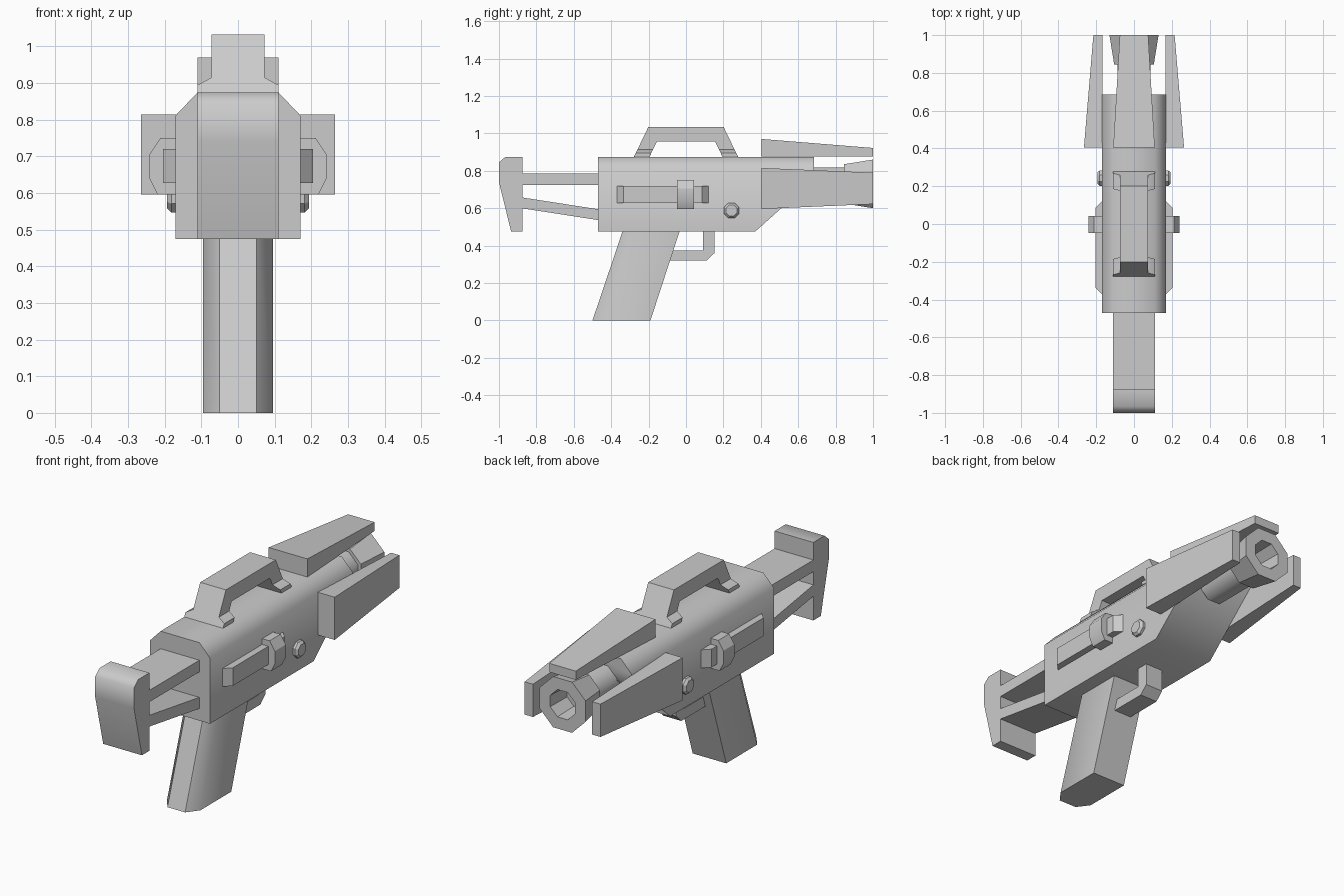
import bpy, bmesh, math

if "Cube" in bpy.data.objects:
    bpy.data.objects.remove(bpy.data.objects["Cube"])


def loft(name, rings, mirror=False, smooth=30):
    """Skin equal-length rings of points and cap both ends."""
    bm = bmesh.new()
    rows = [[bm.verts.new(p) for p in ring] for ring in rings]
    n = len(rows[0])
    for a, b in zip(rows, rows[1:]):
        for i in range(n):
            j = (i + 1) % n
            bm.faces.new((a[i], a[j], b[j], b[i]))
    bm.faces.new(rows[0])
    bm.faces.new(rows[-1])
    bmesh.ops.recalc_face_normals(bm, faces=bm.faces[:])
    mesh = bpy.data.meshes.new(name)
    bm.to_mesh(mesh)
    bm.free()
    ob = bpy.data.objects.new(name, mesh)
    bpy.context.collection.objects.link(ob)
    if mirror:
        ob.modifiers.new("Mirror", 'MIRROR')
    bpy.ops.object.select_all(action='DESELECT')
    ob.select_set(True)
    bpy.context.view_layer.objects.active = ob
    bpy.ops.object.shade_smooth_by_angle(angle=math.radians(smooth))
    return ob


def side_profile(name, pts, half, **kw):
    """Extrude a (y, z) outline across x."""
    return loft(name, [[(x, y, z) for y, z in pts] for x in (-half, half)], **kw)


def octagon_y(r, y, z=0.73):
    """Flat-topped octagon with apothem r, facing along y."""
    R = r / math.cos(math.pi / 8)
    return [(R * math.cos((i + .5) * math.pi / 4), y,
             z + R * math.sin((i + .5) * math.pi / 4)) for i in range(8)]


def octagon_x(r, x, y, z):
    return [(x, y + r * math.cos((i + .5) * math.pi / 4),
             z + r * math.sin((i + .5) * math.pi / 4)) for i in range(8)]


# Receiver with chamfered top and slanted lower front
loft("receiver", [[(-.17, y, b), (.17, y, b), (.17, y, .812), (.11, y, .875),
                   (-.11, y, .875), (-.17, y, .812)]
                  for y, b in ((-.47, .475), (.37, .475), (.685, .757))], smooth=50)

# Stock: butt plate and two struts
side_profile("butt_plate", [(-.875, .475), (-.875, .875), (-.965, .875),
                            (-1, .845), (-1, .74), (-.935, .475)], .11, smooth=50)
side_profile("stock_upper_strut", [(-.88, .725), (-.46, .725), (-.46, .785), (-.88, .785)], .11)
side_profile("stock_lower_strut", [(-.88, .6), (-.46, .535), (-.46, .593), (-.88, .658)], .11)

# Grip, rounded at the rear and leaning back
loft("grip", [[(-.095, f, z), (.095, f, z), (.095, r + .06, z), (.05, r, z),
               (-.05, r, z), (-.095, r + .06, z)]
              for z, f, r in ((0, -.19, -.5), (.48, -.033, -.338))], smooth=50)

# Trigger guard
side_profile("trigger_guard", [(-.1, .32), (.11, .32), (.152, .36), (.152, .48),
                               (.09, .48), (.09, .375), (-.1, .375)], .05)

# Carry handle with flared feet
side_profile("carry_handle", [(-.278, .875), (-.202, 1.033), (.202, 1.033), (.278, .875),
                              (.195, .875), (.155, .957), (-.155, .957), (-.195, .875)], .073)
for s, label in ((-1, "rear"), (1, "front")):
    rings = []
    for z, w in ((.87, .11), (.895, .11), (.915, .073)):
        d = (z - .875) * .485
        a, b = s * (.195 - d), s * (.278 - d)
        rings.append([(-w, a, z), (w, a, z), (w, b, z), (-w, b, z)])
    loft("handle_foot_" + label, rings)

# Tapered guards around the barrel
loft("top_guard", [[(-w, y, .877), (w, y, .877), (w, y, t), (-w, y, t)]
                   for y, w, t in ((.405, .11, .97), (1, .075, .922))])
loft("side_guards", [[(.168, y, b), (o, y, b), (o, y, t), (.168, y, t)]
                     for y, o, b, t in ((.405, .265, .596, .815), (1, .215, .622, .79))],
     mirror=True)

# Barrel and hollow flared muzzle
loft("barrel", [octagon_y(.088, .6), octagon_y(.088, .86)], smooth=50)
loft("muzzle", [octagon_y(.105, .845), octagon_y(.13, 1),
                octagon_y(.07, 1), octagon_y(.065, .87)])

# Side rails, charging knobs and pins on both sides
loft("side_rails", [[(.165, -.375, z), (.205, -.335, z), (.205, .085, z), (.165, .125, z)]
                    for z in (.627, .72)], mirror=True)
loft("charging_knobs", [[(.165, y, .596), (.22, y, .596), (.242, y, .64), (.242, y, .705),
                         (.212, y, .75), (.165, y, .75)] for y in (-.047, .042)], mirror=True)
loft("side_pins", [octagon_x(.044, .165, .243, .588), octagon_x(.044, .182, .243, .588),
                   octagon_x(.032, .194, .243, .588)], mirror=True)
